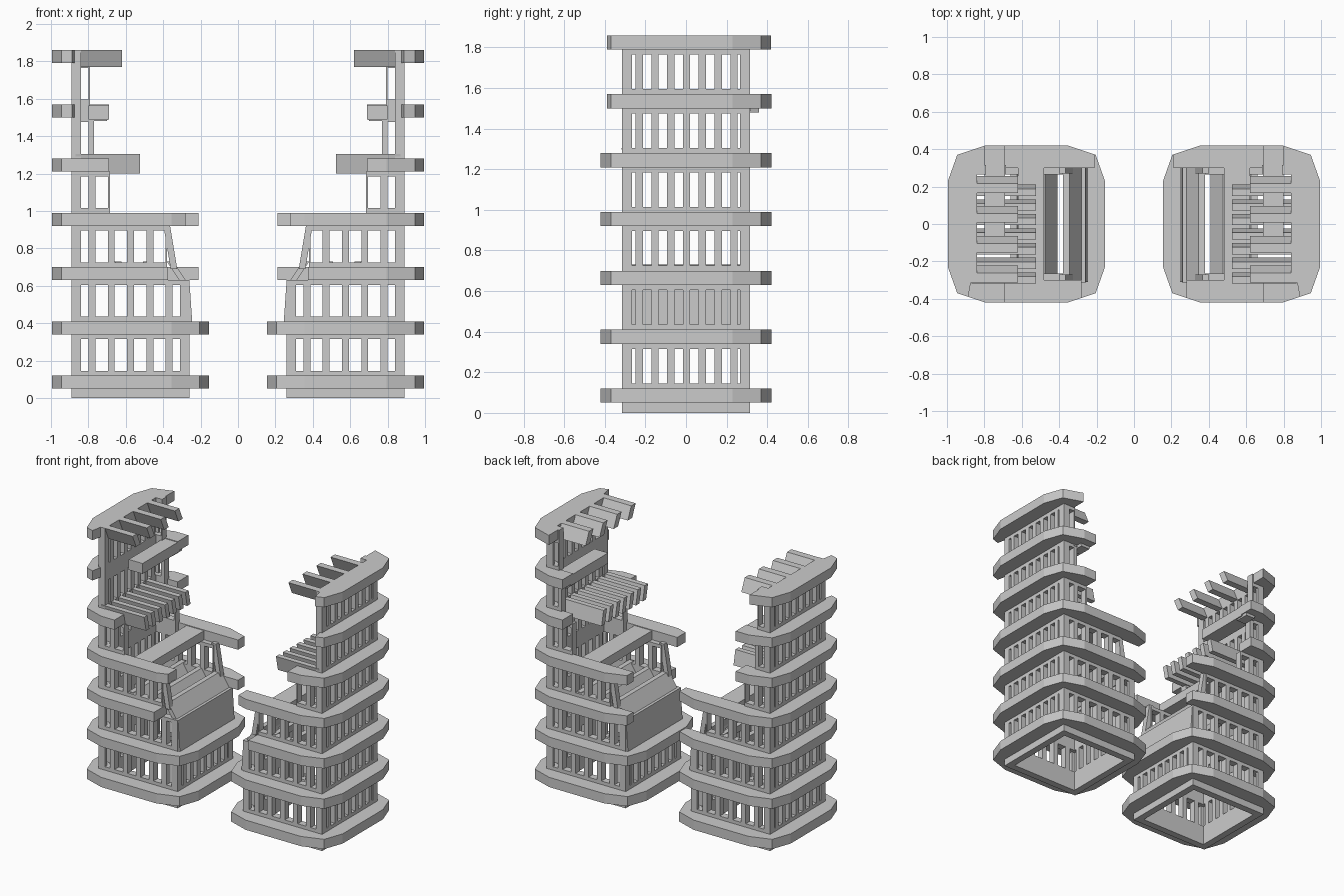
import bpy, bmesh
from mathutils import Vector

if "Cube" in bpy.data.objects:
    bpy.data.objects.remove(bpy.data.objects["Cube"])

CX = -0.575          # centre of the left tower; the right one is mirrored
W, T = 0.315, 0.05   # wall half size and thickness


class Part:
    """Collects prisms in one mesh, then mirrors it to the other tower."""
    def __init__(self, name):
        self.name, self.bm = name, bmesh.new()

    def prism(self, pts, a, b, axis):
        def place(p, h):
            return {'x': (h, p[0], p[1]), 'y': (p[0], h, p[1]), 'z': (p[0], p[1], h)}[axis]
        bm = self.bm
        lo = [bm.verts.new(place(p, a)) for p in pts]
        hi = [bm.verts.new(place(p, b)) for p in pts]
        n = len(pts)
        bm.faces.new(lo)
        bm.faces.new(hi[::-1])
        for i in range(n):
            bm.faces.new((lo[i], lo[(i + 1) % n], hi[(i + 1) % n], hi[i]))

    def box(self, x0, x1, y0, y1, z0, z1):
        self.prism([(x0, y0), (x1, y0), (x1, y1), (x0, y1)], z0, z1, 'z')

    def done(self):
        bmesh.ops.recalc_face_normals(self.bm, faces=self.bm.faces)
        me = bpy.data.meshes.new(self.name)
        self.bm.to_mesh(me)
        self.bm.free()
        ob = bpy.data.objects.new(self.name, me)
        bpy.context.collection.objects.link(ob)
        mod = ob.modifiers.new("mirror", 'MIRROR')
        mod.use_clip = False
        mod.use_mirror_merge = False


def band_z(k):
    return 0.05 + 0.29 * k


def edge(x):
    return 0.42 if abs(x) <= 0.22 else 0.42 - (abs(x) - 0.22) / 3


def ledge(part, z, xf, xb, flip=1):
    """C-shaped ledge, front arm to xf and back arm to xb (tower-local x)."""
    chain = [(0.22, .42), (-0.22, .42), (-0.37, .37)]
    pts = [(xf, -edge(xf))] + [(x, -y) for x, y in chain if x < xf - 1e-4]
    pts += [(-0.42, -0.23), (-0.42, 0.23)]
    pts += [(x, y) for x, y in chain[::-1] if x < xb - 1e-4] + [(xb, edge(xb))]
    pts += [(xb, 0.3), (-0.3, 0.3), (-0.3, -0.3), (max(xf, -0.295), -0.3)]
    part.prism([(CX + flip * x, y) for x, y in pts], z, z + 0.07, 'z')


# Ledges: front and back arm ends for every storey
ledges = Part("storey_ledges")
for k in (0, 1):
    for s in (1, -1):
        ledge(ledges, band_z(k), 0, 0, s)
ends = {2: (-0.375, -0.21), 3: (-0.28, -0.21), 4: (-0.69, -0.69),
        5: (-0.887, -0.69), 6: (-0.887, -0.80)}
for k, (f, b) in ends.items():
    ledge(ledges, band_z(k), f - CX, b - CX)
ledges.done()


# Walls: rails and pillars with open windows between them
def wall(part, k, along, u0, v0, count, pitch, win, end):
    z0, z1 = band_z(k), band_z(k + 1)
    if k == 5:
        z1 += 0.07

    def bar(a, b, za, zb):
        if along == 'x':
            part.box(a, b, v0, v0 + T, za, zb)
        else:
            part.box(v0, v0 + T, a, b, za, zb)
    top = band_z(k + 1) - 0.025
    low = z0 + 0.095
    bar(u0, end, z0, low)
    bar(u0, end, top, z1)
    edge0 = u0
    margin = 0.025
    for i in range(count):
        w0 = u0 + margin + i * pitch
        bar(edge0, w0, low, top)
        edge0 = w0 + win
    if edge0 < end - 0.003:
        bar(edge0, end, low, top)


L, R = CX - W, CX + W
front, back = Part("front_walls"), Part("back_walls")
side, inner = Part("outer_side_walls"), Part("inner_side_walls")
back_ends = [(6, R), (6, R), (5, -0.38), (2, -0.685), (1, -0.77), (1, -0.79)]
front_ends = [(6, R), (6, R), (5, -0.38), (2, -0.685), (0, -0.84), (0, -0.84)]
for k in range(6):
    n, e = front_ends[k]
    wall(front, k, 'x', L, -W, n, 0.103, 0.066, e)
    n, e = back_ends[k]
    wall(back, k, 'x', L, W - T, n, 0.103, 0.066, e)
    wall(side, k, 'y', -W, L, 8, 0.0777, 0.042, W)
    if k < 2:
        wall(inner, k, 'y', -W, R - T, 8, 0.0777, 0.042, W)
for p in (front, back, side, inner):
    p.done()

# Foot frame under the lowest ledge
foot = Part("foot_frame")
foot.box(L, R, -W, -W + T, 0, 0.06)
foot.box(L, R, W - T, W, 0, 0.06)
foot.box(L, L + T, -W + T, W - T, 0, 0.06)
foot.box(R - T, R, -W + T, W - T, 0, 0.06)
foot.done()

# Leaning roof slats at the top
slats = Part("roof_slats")
for i in range(4):
    c = 0.212 - 0.16 * i
    slats.prism([(c - 0.045, 1.86), (c + 0.005, 1.86), (c + 0.045, 1.77), (c - 0.005, 1.77)],
                -0.89, -0.62, 'x')
slats.done()

# Floor joists on the fifth ledge
joists = Part("floor_joists")
for i in range(7):
    c = 0.18 - 0.078 * i
    joists.prism([(c - 0.03, 1.305), (c + 0.008, 1.305), (c + 0.03, 1.20), (c - 0.008, 1.20)],
                 -0.87, -0.525, 'x')
joists.done()

# Cross beams that run front to back
beams = Part("cross_beams")
beams.box(-0.80, -0.69, -0.1, 0.32, 1.49, 1.565)
beams.box(-0.62, -0.48, -0.31, 0.31, 0.92, 0.985)
for x in (-0.61, -0.46, -0.33):
    beams.prism([(x - 0.05, 0.73), (x - 0.015, 0.73), (x + 0.05, 0.63), (x + 0.015, 0.63)],
                -0.3, 0.3, 'y')
beams.done()

# Broken slanted posts and ledge stumps
broken = Part("broken_posts")
for y in (-0.31, 0.27):
    broken.prism([(-0.40, 0.93), (-0.365, 0.93), (-0.325, 0.69), (-0.36, 0.69)], y, y + 0.04, 'y')
broken.prism([(-0.275, 0.63), (-0.26, 0.63), (-0.245, 0.41), (-0.275, 0.41)], -0.31, 0.31, 'y')
broken.prism([(-0.79, 1.55), (-0.69, 1.56), (-0.70, 1.48), (-0.77, 1.48)], 0.26, 0.36, 'y')
broken.done()
